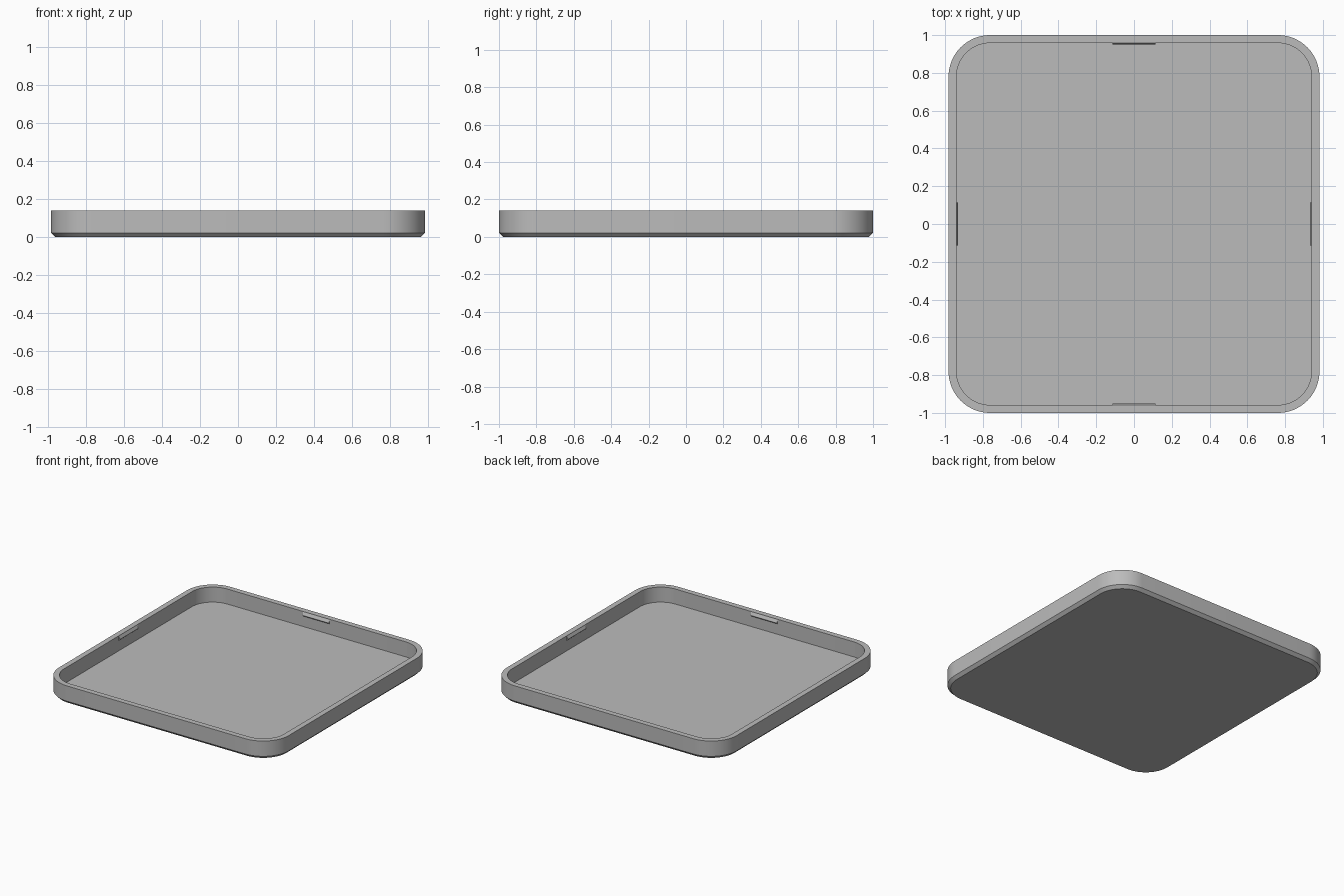
import bpy, bmesh, math

cube = bpy.data.objects.get("Cube")
if cube:
    bpy.data.objects.remove(cube, do_unlink=True)

HALF_X, HALF_Y, HEIGHT = 0.982, 1.0, 0.14
RADIUS, WALL, CHAMFER, FLOOR = 0.22, 0.042, 0.022, 0.024
SEGMENTS = 16

grey = bpy.data.materials.new("plain grey")
grey.use_nodes = True
colour = (0.5, 0.5, 0.5, 1)
grey.diffuse_color = colour
grey.node_tree.nodes["Principled BSDF"].inputs["Base Color"].default_value = colour


def rounded_loop(bm, inset, z):
    """Rounded rectangle of vertices, pulled in from the outer outline."""
    r = RADIUS - inset
    cx, cy = HALF_X - RADIUS, HALF_Y - RADIUS
    verts = []
    for corner, (sx, sy) in enumerate([(1, 1), (-1, 1), (-1, -1), (1, -1)]):
        for i in range(SEGMENTS + 1):
            a = (corner + i / SEGMENTS) * math.pi / 2
            verts.append(bm.verts.new((sx * cx + r * math.cos(a),
                                       sy * cy + r * math.sin(a), z)))
    return verts


def finish(name, bm):
    bmesh.ops.recalc_face_normals(bm, faces=bm.faces)
    mesh = bpy.data.meshes.new(name)
    bm.to_mesh(mesh)
    bm.free()
    mesh.materials.append(grey)
    obj = bpy.data.objects.new(name, mesh)
    bpy.context.collection.objects.link(obj)
    return obj


# Tray: underside, chamfer, outer wall, rim, inner wall, floor
bm = bmesh.new()
section = [(CHAMFER, 0), (0, CHAMFER), (0, HEIGHT), (WALL, HEIGHT), (WALL, FLOOR)]
loops = [rounded_loop(bm, inset, z) for inset, z in section]
for low, high in zip(loops, loops[1:]):
    for i in range(len(low)):
        j = (i + 1) % len(low)
        bm.faces.new((low[i], low[j], high[j], high[i]))
bm.faces.new(loops[0])
bm.faces.new(loops[-1])
tray = finish("tray", bm)
bpy.ops.object.select_all(action='DESELECT')
tray.select_set(True)
bpy.context.view_layer.objects.active = tray
bpy.ops.object.shade_smooth_by_angle(angle=math.radians(30))

# Snap ridges: a slim wedge at the middle of each inner wall
ridge_profile = [(-0.004, 0.136), (0, 0.136), (0.009, 0.118), (0.009, 0.112),
                 (0, 0.104), (-0.004, 0.104)]
RIDGE_HALF = 0.113
for name, angle, wall in [("right_ridge", 0, HALF_X), ("back_ridge", 90, HALF_Y),
                          ("left_ridge", 180, HALF_X), ("front_ridge", 270, HALF_Y)]:
    bm = bmesh.new()
    ends = [[bm.verts.new((wall - WALL - out, side * RIDGE_HALF, z))
             for out, z in ridge_profile] for side in (-1, 1)]
    for end in ends:
        bm.faces.new(end)
    for i in range(len(ridge_profile)):
        j = (i + 1) % len(ridge_profile)
        bm.faces.new((ends[0][i], ends[0][j], ends[1][j], ends[1][i]))
    # The left and right names follow the model's own sides
    label = {"right_ridge": "left_ridge", "left_ridge": "right_ridge"}.get(name, name)
    finish(label, bm).rotation_euler.z = math.radians(angle)
